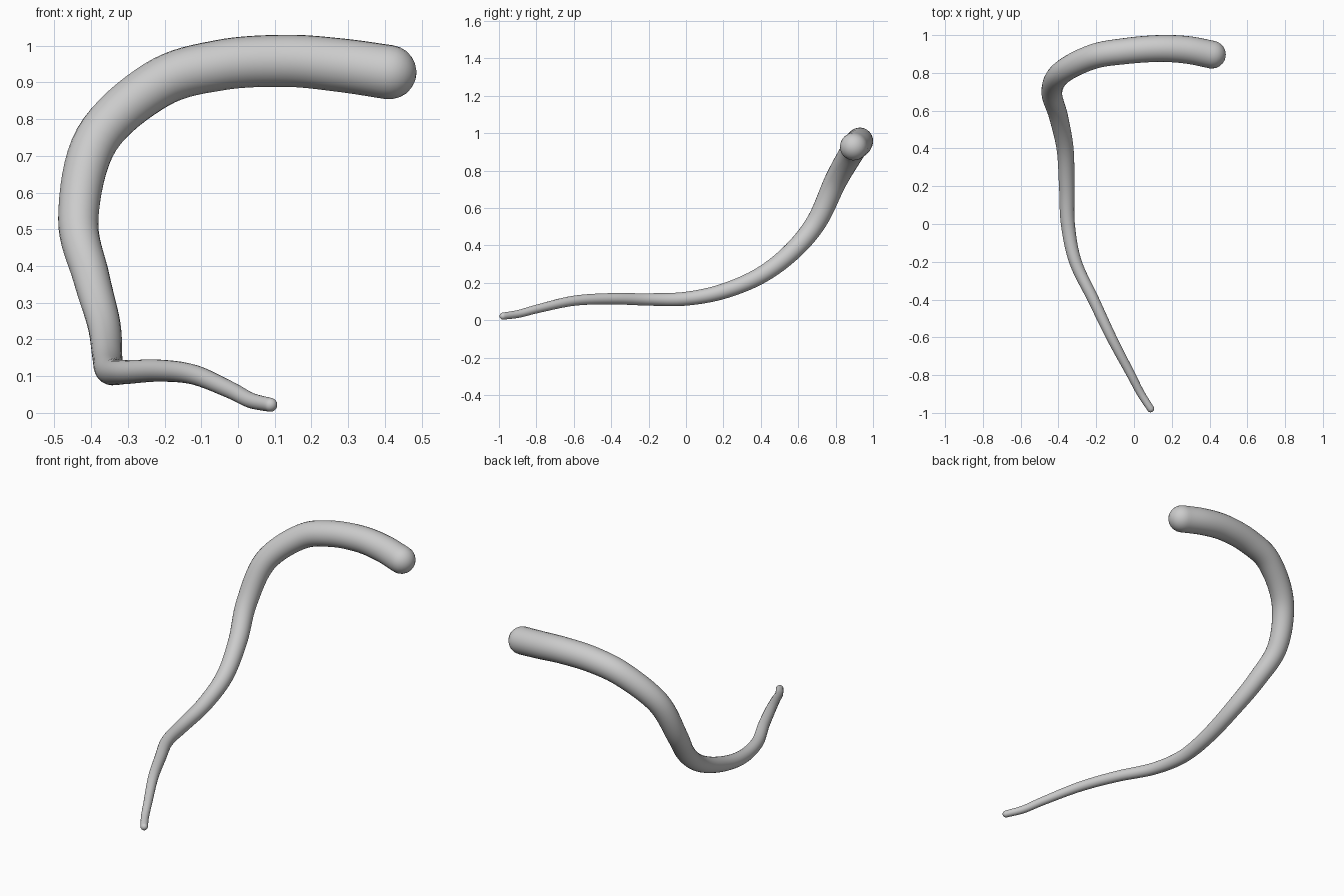
import bpy, bmesh, math
from mathutils import Vector

if "Cube" in bpy.data.objects:
    bpy.data.objects.remove(bpy.data.objects["Cube"])

SIDES, STEPS, CAP = 24, 8, 6

# Centre line from thin tip to thick end: x, y, z, radius
PATH = [
    (0.088, -0.978, 0.022, 0.019), (0.035, -0.895, 0.034, 0.021),
    (-0.02, -0.79, 0.062, 0.023), (-0.12, -0.60, 0.104, 0.027),
    (-0.215, -0.40, 0.115, 0.030), (-0.31, -0.20, 0.111, 0.033),
    (-0.35, 0.0, 0.115, 0.037), (-0.356, 0.20, 0.155, 0.041),
    (-0.365, 0.40, 0.24, 0.045), (-0.40, 0.57, 0.37, 0.050),
    (-0.435, 0.70, 0.53, 0.055), (-0.385, 0.80, 0.745, 0.061),
    (-0.22, 0.885, 0.895, 0.066), (-0.05, 0.915, 0.947, 0.069),
    (0.13, 0.929, 0.959, 0.071), (0.28, 0.922, 0.947, 0.073),
    (0.412, 0.897, 0.928, 0.074),
]
pts = [Vector(p) for p in PATH]
pts = [2 * pts[0] - pts[1]] + pts + [2 * pts[-1] - pts[-2]]


def spline(a, b, c, d, t):
    return 0.5 * (2 * b + (c - a) * t + (2 * a - 5 * b + 4 * c - d) * t * t
                  + (3 * b - a - 3 * c + d) * t ** 3)


samples = [spline(*pts[i:i + 4], k / STEPS)
           for i in range(len(pts) - 3) for k in range(STEPS)] + [pts[-2]]
centres = [s.to_3d() for s in samples]
radii = [s[3] for s in samples]
last = len(samples) - 1
tangents = [(centres[min(i + 1, last)] - centres[max(i - 1, 0)]).normalized()
            for i in range(last + 1)]

# Twist-free frames along the path
normal = tangents[0].orthogonal().normalized()
rings = []
for c, r, t in zip(centres, radii, tangents):
    normal = (normal - t * normal.dot(t)).normalized()
    rings.append((c, r, normal.copy(), t.cross(normal)))


# Rounded ends made of shrinking rings
def cap(ring, direction):
    c, r, u, v = ring
    angles = [k / CAP * math.pi / 2 for k in range(1, CAP)]
    return [(c + direction * r * math.sin(a), r * math.cos(a), u, v) for a in angles]


start_pole = centres[0] - tangents[0] * radii[0]
end_pole = centres[-1] + tangents[-1] * radii[-1]
rings = cap(rings[0], -tangents[0])[::-1] + rings + cap(rings[-1], tangents[-1])

# Tapered tube skin
bm = bmesh.new()
loops = []
for c, r, u, v in rings:
    angles = [2 * math.pi * k / SIDES for k in range(SIDES)]
    loops.append([bm.verts.new(c + r * (u * math.cos(a) + v * math.sin(a))) for a in angles])
for a, b in zip(loops, loops[1:]):
    for k in range(SIDES):
        n = (k + 1) % SIDES
        bm.faces.new((a[k], a[n], b[n], b[k]))
for loop, pole in ((loops[0], start_pole), (loops[-1], end_pole)):
    p = bm.verts.new(pole)
    for k in range(SIDES):
        bm.faces.new((loop[k], loop[(k + 1) % SIDES], p))
bmesh.ops.recalc_face_normals(bm, faces=bm.faces)
for f in bm.faces:
    f.smooth = True

mesh = bpy.data.meshes.new("curved_tube")
bm.to_mesh(mesh)
bm.free()
bpy.context.collection.objects.link(bpy.data.objects.new("curved_tube", mesh))
